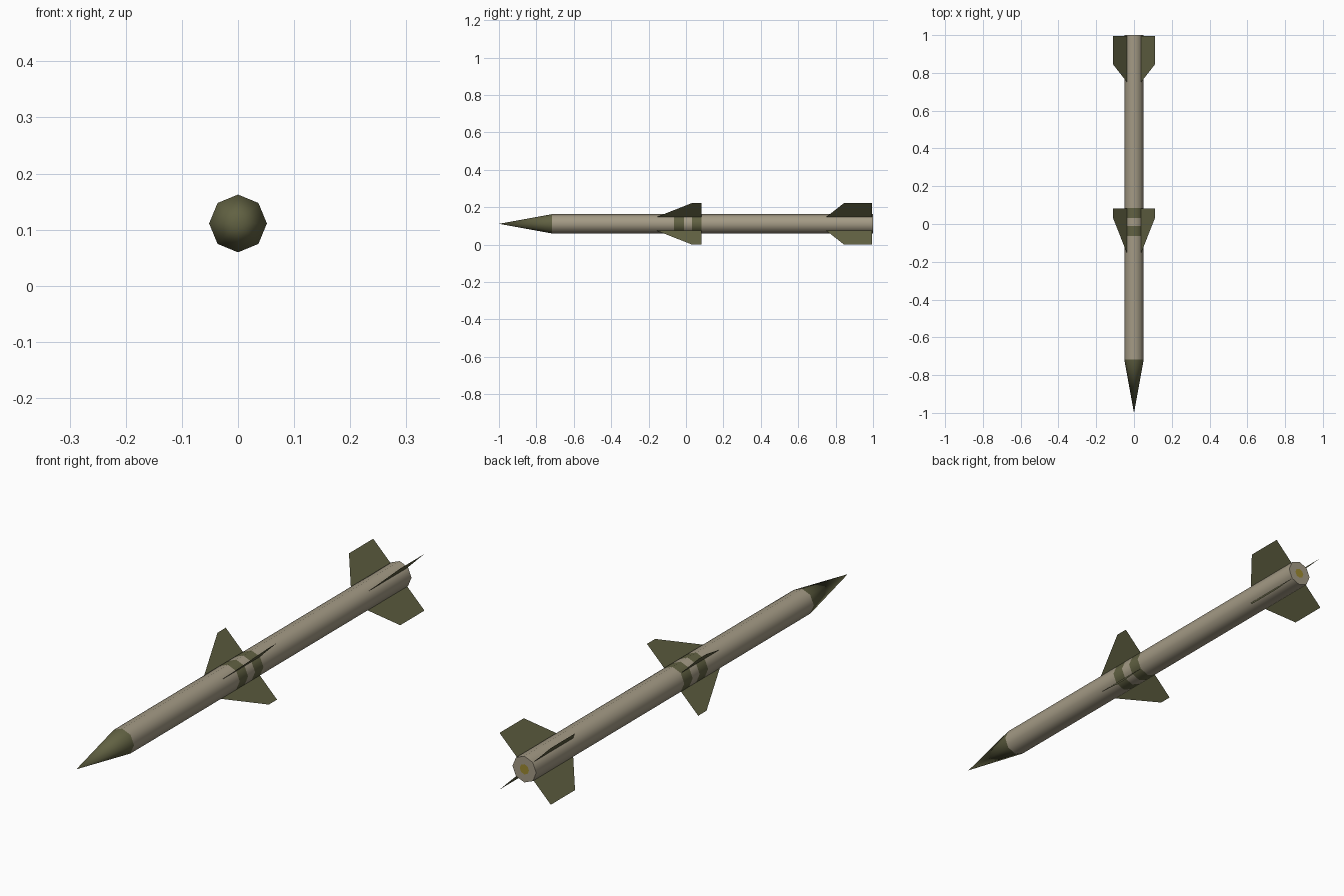
import bpy, bmesh, math

if "Cube" in bpy.data.objects:
    bpy.data.objects.remove(bpy.data.objects["Cube"])

CZ, R = 0.111, 0.0515   # body axis height and radius
SIDES = 8


def material(name, rgb):
    m = bpy.data.materials.new(name)
    m.diffuse_color = (*rgb, 1)
    m.use_nodes = True
    m.node_tree.nodes["Principled BSDF"].inputs["Base Color"].default_value = m.diffuse_color
    return m


TAN = material("tan", (0.37, 0.325, 0.235))
OLIVE = material("olive", (0.12, 0.12, 0.055))
YELLOW = material("dull_yellow", (0.33, 0.25, 0.03))


def finish(name, bm, mats, smooth=False):
    bmesh.ops.recalc_face_normals(bm, faces=bm.faces)
    me = bpy.data.meshes.new(name)
    bm.to_mesh(me)
    bm.free()
    for m in mats:
        me.materials.append(m)
    ob = bpy.data.objects.new(name, me)
    bpy.context.collection.objects.link(ob)
    if smooth:
        bpy.ops.object.select_all(action='DESELECT')
        ob.select_set(True)
        bpy.context.view_layer.objects.active = ob
        bpy.ops.object.shade_smooth_by_angle(angle=math.radians(60))
    return ob


def ring(bm, y, r):
    return [bm.verts.new((r * math.cos(2 * math.pi * i / SIDES), y,
                          CZ + r * math.sin(2 * math.pi * i / SIDES)))
            for i in range(SIDES)]


def bridge(bm, a, b, mat=0):
    for i in range(SIDES):
        j = (i + 1) % SIDES
        bm.faces.new((a[i], a[j], b[j], b[i])).material_index = mat


# Body tube with two olive bands and an inset yellow exhaust disc
bm = bmesh.new()
rings = [ring(bm, y, R) for y in (-0.717, -0.063, -0.011, 0.032, 0.084, 1.0)]
for k in range(len(rings) - 1):
    bridge(bm, rings[k], rings[k + 1], k % 2)
exhaust = ring(bm, 1.0, 0.02)
bridge(bm, rings[-1], exhaust)
bm.faces.new(exhaust).material_index = 2
finish("body_tube", bm, (TAN, OLIVE, YELLOW), True)

# Nose cone
bm = bmesh.new()
base = ring(bm, -0.717, R)
tip = bm.verts.new((0, -1.0, CZ))
for i in range(SIDES):
    bm.faces.new((base[i], base[(i + 1) % SIDES], tip))
finish("nose_cone", bm, (OLIVE,), True)

# Fins: sheet profiles (radius, y), four around the axis on the diagonals
TIP = 0.111 * math.sqrt(2)
FINS = {
    "middle_fin": ((R, -0.157), (TIP, 0.032), (TIP, 0.083), (R, 0.083)),
    "tail_fin": ((R, 0.75), (TIP, 0.845), (TIP, 0.995), (R, 0.995)),
}
for name, profile in FINS.items():
    for n in range(4):
        a = math.radians(45 + 90 * n)
        bm = bmesh.new()
        bm.faces.new([bm.verts.new((r * math.cos(a), y, CZ + r * math.sin(a)))
                      for r, y in profile])
        finish(f"{name}_{n + 1}", bm, (OLIVE,))
